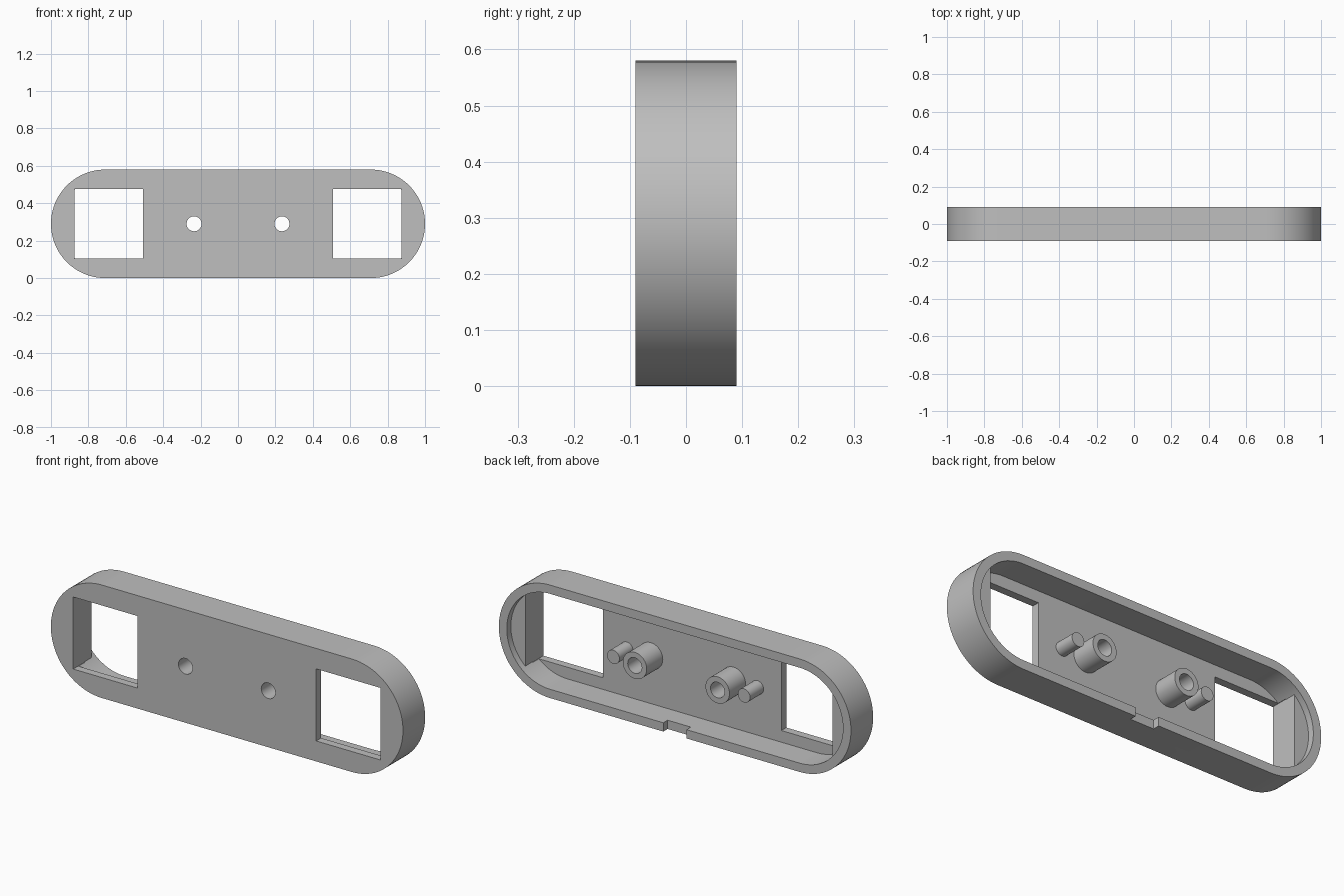
import bpy, bmesh
from math import pi, sin, cos, acos, radians

if "Cube" in bpy.data.objects:
    bpy.data.objects.remove(bpy.data.objects["Cube"], do_unlink=True)

MID = 0.29            # height of the long axis
END = 0.71            # x of the end arc centres
FRONT, FLOOR, BACK = -0.09, -0.05, 0.09

grey = bpy.data.materials.new("plain grey")
grey.use_nodes = True
grey.diffuse_color = (0.52, 0.52, 0.52, 1)
grey.node_tree.nodes["Principled BSDF"].inputs["Base Color"].default_value = (0.52, 0.52, 0.52, 1)


def arc(cx, r, a0, a1, n):
    return [(cx + r * cos(a0 + (a1 - a0) * i / n), MID + r * sin(a0 + (a1 - a0) * i / n))
            for i in range(n + 1)]


def stadium(r):
    return arc(END, r, -pi / 2, pi / 2, 40) + arc(-END, r, pi / 2, 3 * pi / 2, 40)


def circle(cx, r):
    return arc(cx, r, 0, 2 * pi, 40)[:-1]


def rectangle(x0, x1, z0, z1):
    return [(x0, z0), (x1, z0), (x1, z1), (x0, z1)]


def prism(name, profile, y0, y1):
    """Extrude an x-z profile along y."""
    bm = bmesh.new()
    face = bm.faces.new([bm.verts.new((x, y0, z)) for x, z in profile])
    side = bmesh.ops.extrude_face_region(bm, geom=[face])["geom"]
    for v in side:
        if isinstance(v, bmesh.types.BMVert):
            v.co.y = y1
    bmesh.ops.recalc_face_normals(bm, faces=bm.faces)
    mesh = bpy.data.meshes.new(name)
    bm.to_mesh(mesh)
    bm.free()
    mesh.materials.append(grey)
    obj = bpy.data.objects.new(name, mesh)
    bpy.context.collection.objects.link(obj)
    return obj


def activate(obj):
    bpy.ops.object.select_all(action='DESELECT')
    obj.select_set(True)
    bpy.context.view_layer.objects.active = obj


def cut(obj, profile, y0, y1):
    cutter = prism("cutter", profile, y0, y1)
    cutter.hide_render = True
    activate(obj)
    mod = obj.modifiers.new("cut", 'BOOLEAN')
    mod.operation, mod.solver, mod.object = 'DIFFERENCE', 'EXACT', cutter
    bpy.ops.object.modifier_apply(modifier=mod.name)
    bpy.data.objects.remove(cutter, do_unlink=True)


def finish(obj):
    activate(obj)
    bpy.ops.object.shade_smooth_by_angle(angle=radians(30))


# Open-backed shell with a cable notch in the bottom rim
shell = prism("shell", stadium(0.29), FRONT, BACK)
cut(shell, stadium(0.245), FLOOR, 0.2)
cut(shell, rectangle(-0.066, 0.066, -0.1, 0.1), 0.055, 0.2)

for side, s in (("left", 1), ("right", -1)):
    # Square window and screw hole through the front plate
    x0, x1 = sorted((s * 0.507, s * 0.873))
    cut(shell, rectangle(x0, x1, 0.105, 0.475), -0.2, 0.0)
    cut(shell, circle(s * 0.235, 0.04), -0.2, 0.0)

    # Solid segment between the window and the round end
    half = acos(0.163 / 0.248)
    segment = [(s * x, z) for x, z in arc(END, 0.248, -half, half, 30)]
    finish(prism(side + "_end_block", segment, FLOOR - 0.01, 0.057))

    # Hollow screw boss
    boss = prism(side + "_screw_boss", circle(s * 0.235, 0.068), FLOOR, 0.08)
    cut(boss, circle(s * 0.235, 0.04), -0.2, 0.2)
    finish(boss)

    # Solid locating pin
    finish(prism(side + "_locating_pin", circle(s * 0.371, 0.035), FLOOR, 0.06))

finish(shell)
